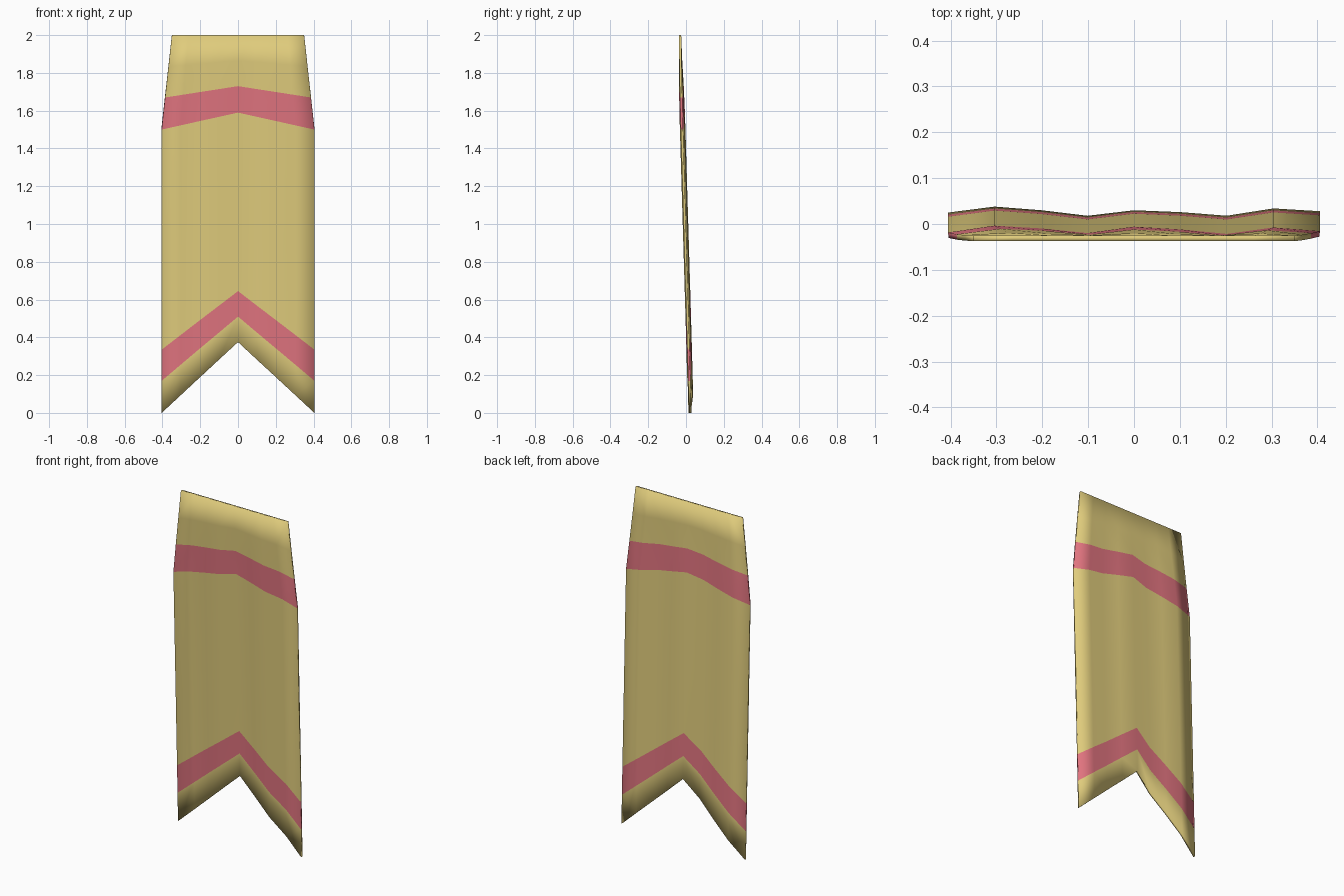
import bpy

cube = bpy.data.objects.get("Cube")
if cube:
    bpy.data.objects.remove(cube, do_unlink=True)


def make_material(name, color):
    mat = bpy.data.materials.new(name)
    mat.use_nodes = True
    mat.diffuse_color = color
    mat.node_tree.nodes["Principled BSDF"].inputs["Base Color"].default_value = color
    return mat


HALF_WIDTH, TOP_HALF_WIDTH, SHOULDER = 0.405, 0.35, 1.5
THICKNESS = 0.012

# Each row: height at the sides, height at the middle, fold strength, shift in y
rows = [
    (0.0, 0.375, 1.0, 0.0),
    (0.17, 0.51, 1.0, 0.0),
    (0.335, 0.645, 1.0, 0.0),
    (1.5, 1.59, 1.0, -0.003),
    (1.67, 1.73, 0.8, -0.003),
    (1.835, 1.865, 0.35, -0.002),
    (2.0, 2.0, 0.0, 0.0),
]
PINK_STRIPS = (1, 3)

# Depth of the cloth folds across the width
folds = [-0.0035, 0.012, 0.0066, -0.003, 0.0116, 0.005, -0.0054, 0.008, -0.0005]
columns = len(folds)

# Cloth sheet with chevron rows, narrowing above the shoulder
verts = []
for side_z, mid_z, strength, shift in rows:
    taper = max(0.0, (side_z - SHOULDER) / (2 - SHOULDER))
    half = HALF_WIDTH + (TOP_HALF_WIDTH - HALF_WIDTH) * taper
    for i, fold in enumerate(folds):
        t = 2 * i / (columns - 1) - 1
        z = mid_z + (side_z - mid_z) * abs(t)
        y = 0.0225 - 0.027 * z + shift + strength * fold
        verts.append((t * half, y, z))

faces, slots = [], []
for r in range(len(rows) - 1):
    for c in range(columns - 1):
        a = r * columns + c
        faces.append((a, a + 1, a + columns + 1, a + columns))
        slots.append(1 if r in PINK_STRIPS else 0)

mesh = bpy.data.meshes.new("banner_cloth")
mesh.from_pydata(verts, [], faces)
mesh.materials.append(make_material("straw yellow", (0.745, 0.604, 0.202, 1)))
mesh.materials.append(make_material("rose pink", (0.745, 0.174, 0.212, 1)))
for poly, slot in zip(mesh.polygons, slots):
    poly.material_index = slot
    poly.use_smooth = True

banner = bpy.data.objects.new("banner_cloth", mesh)
bpy.context.collection.objects.link(banner)

# Thin cloth thickness with soft rims
solid = banner.modifiers.new("cloth_thickness", "SOLIDIFY")
solid.thickness = THICKNESS
solid.offset = 0
